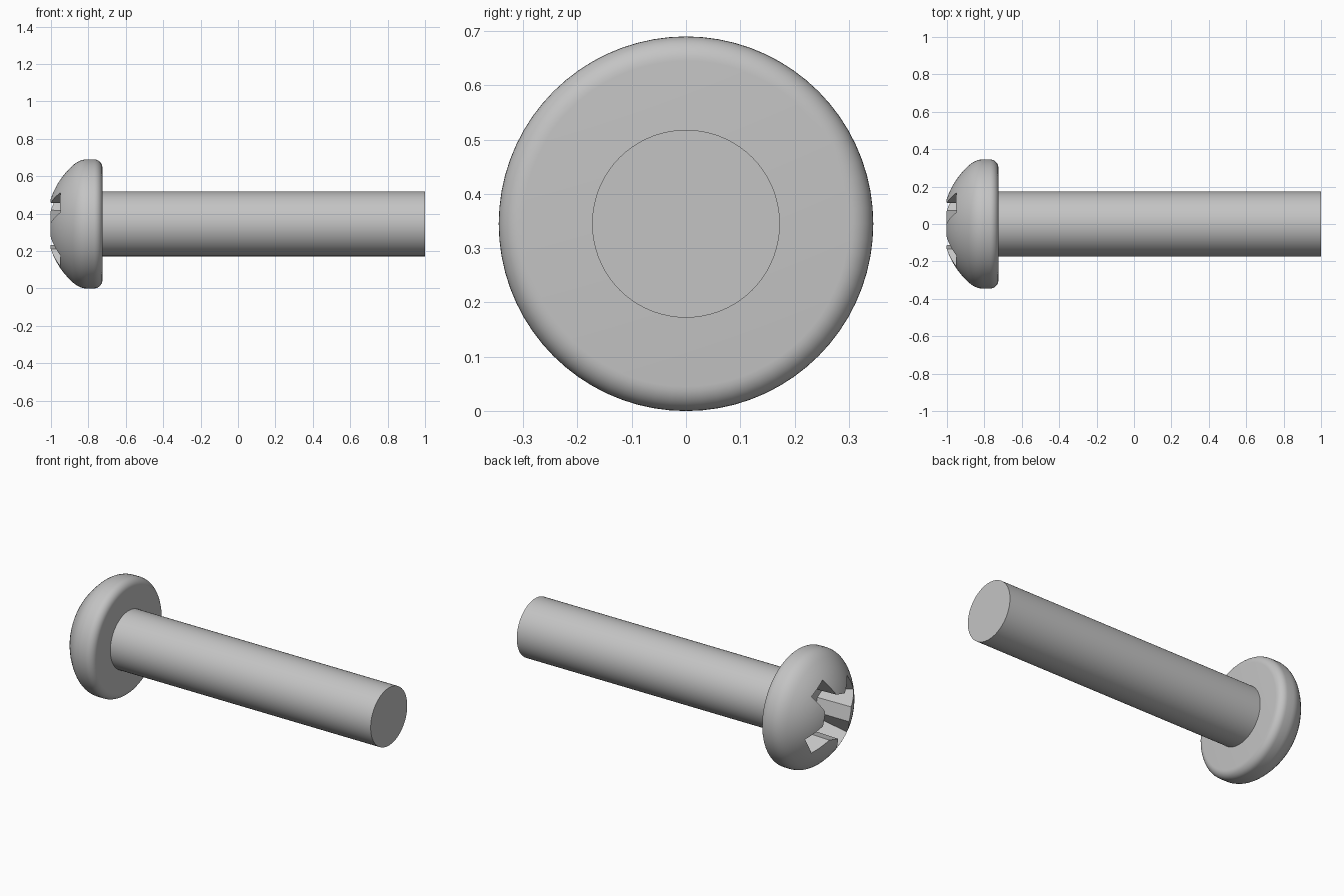
import bpy
import bmesh
from math import sin, cos, pi, sqrt, radians

cube = bpy.data.objects.get("Cube")
if cube:
    bpy.data.objects.remove(cube, do_unlink=True)

AXIS_Z = 0.345      # height of the screw axis
SEGMENTS = 72

steel = bpy.data.materials.new("grey_steel")
steel.use_nodes = True
GREY = (0.55, 0.55, 0.55, 1)
steel.diffuse_color = GREY
steel.node_tree.nodes["Principled BSDF"].inputs["Base Color"].default_value = GREY


def loft(name, rings):
    """Join rings of points in order and cap both ends."""
    bm = bmesh.new()
    loops = [[bm.verts.new(p) for p in ring] for ring in rings]
    for a, b in zip(loops, loops[1:]):
        for i in range(len(a)):
            j = (i + 1) % len(a)
            bm.faces.new((a[i], a[j], b[j], b[i]))
    bm.faces.new(loops[0])
    bm.faces.new(loops[-1])
    bmesh.ops.recalc_face_normals(bm, faces=bm.faces[:])
    mesh = bpy.data.meshes.new(name)
    bm.to_mesh(mesh)
    bm.free()
    mesh.materials.append(steel)
    obj = bpy.data.objects.new(name, mesh)
    bpy.context.collection.objects.link(obj)
    obj.location.z = AXIS_Z
    return obj


def circle(x, r):
    return [(x, r * cos(2 * pi * i / SEGMENTS), r * sin(2 * pi * i / SEGMENTS))
            for i in range(SEGMENTS)]


def select_only(obj):
    bpy.ops.object.select_all(action='DESELECT')
    obj.select_set(True)
    bpy.context.view_layer.objects.active = obj


def smooth(obj):
    select_only(obj)
    bpy.ops.object.shade_smooth_by_angle(angle=radians(30))


# Head profile: shallow dome, soft shoulder, rounded rear edge
R_HEAD, R_DOME, DOME_X, BACK_X, FILLET = 0.345, 0.42, -0.603, -0.725, 0.045
profile = []
for i in range(1, 15):
    r = 0.31 * i / 14
    profile.append((DOME_X - sqrt(R_DOME ** 2 - r ** 2), r))
start, mid, end = profile[-1], (-0.848, R_HEAD), (-0.81, R_HEAD)
for i in range(1, 7):
    t = i / 6
    profile.append(tuple((1 - t) ** 2 * s + 2 * t * (1 - t) * m + t * t * e
                         for s, m, e in zip(start, mid, end)))
for i in range(9):
    a = pi / 2 * i / 8
    profile.append((BACK_X - FILLET + FILLET * sin(a),
                    R_HEAD - FILLET + FILLET * cos(a)))
head = loft("screw_head", [circle(x, r) for x, r in profile])


# Cross recess: four arms around a bevelled centre, narrowing with depth
def cross(x, tip, reach, half):
    ring = []
    for k in range(4):
        a = radians(60) + k * pi / 2
        for t, w in ((tip, -half), (reach, -half), (reach, half), (tip, half)):
            ring.append((x, t * cos(a) - w * sin(a), t * sin(a) + w * cos(a)))
    return ring


cutter = loft("recess_cutter", [cross(-1.1, 0.122, 0.285, 0.0625),
                                cross(-0.78, 0.115, 0.17, 0.058)])
cutter.hide_render = True
cut = head.modifiers.new("cross_recess", 'BOOLEAN')
cut.operation = 'DIFFERENCE'
cut.solver = 'EXACT'
cut.object = cutter
select_only(head)
bpy.ops.object.modifier_apply(modifier=cut.name)
bpy.data.objects.remove(cutter, do_unlink=True)
smooth(head)

# Plain shank
shank = loft("shank", [circle(BACK_X - 0.01, 0.173), circle(1.0, 0.173)])
smooth(shank)
